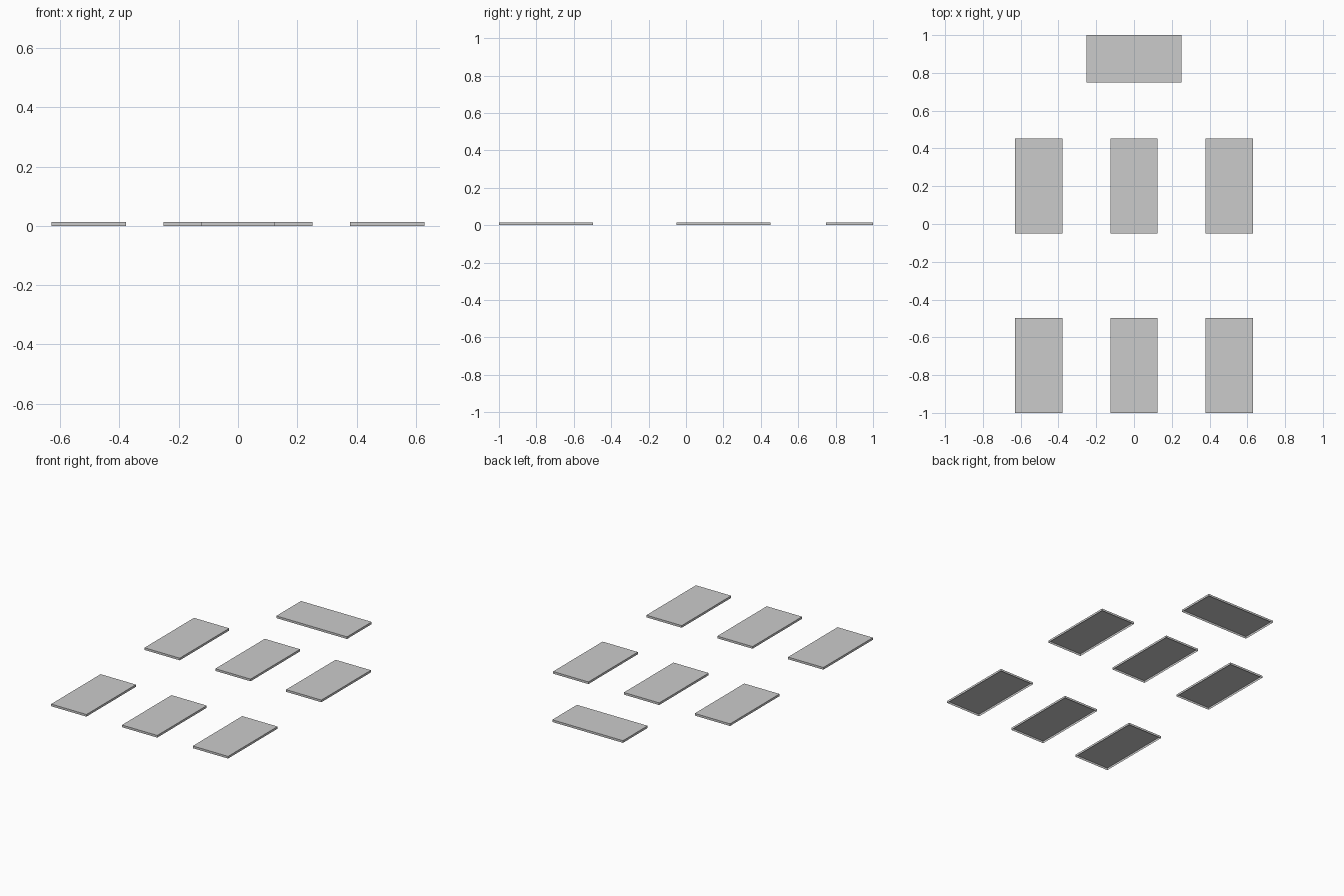
import bpy
import bmesh

if "Cube" in bpy.data.objects:
    bpy.data.objects.remove(bpy.data.objects["Cube"])

HEIGHT = 0.014
SHORT, LONG = 0.251, 0.503


def add_panel(name, x, y, width, depth):
    """Thin slab, open underneath: flat top plus four side skirts."""
    bm = bmesh.new()
    bmesh.ops.create_cube(bm, size=1)
    bm.normal_update()
    bottom = [f for f in bm.faces if f.normal.z < -0.5]
    bmesh.ops.delete(bm, geom=bottom, context='FACES_ONLY')
    for v in bm.verts:
        v.co = (v.co.x * width, v.co.y * depth, (v.co.z + 0.5) * HEIGHT)
    mesh = bpy.data.meshes.new(name)
    bm.to_mesh(mesh)
    bm.free()
    obj = bpy.data.objects.new(name, mesh)
    obj.location = (x, y, 0)
    bpy.context.collection.objects.link(obj)


# Two rows of three lengthwise panels
for row, y in (("front", -1 + LONG / 2), ("middle", 0.2)):
    for column, x in (("left", -0.504), ("centre", 0), ("right", 0.504)):
        add_panel(f"{row}_{column}_panel", x, y, SHORT, LONG)

# Single crosswise panel at the back
add_panel("back_panel", 0, 1 - SHORT / 2, LONG, SHORT)
